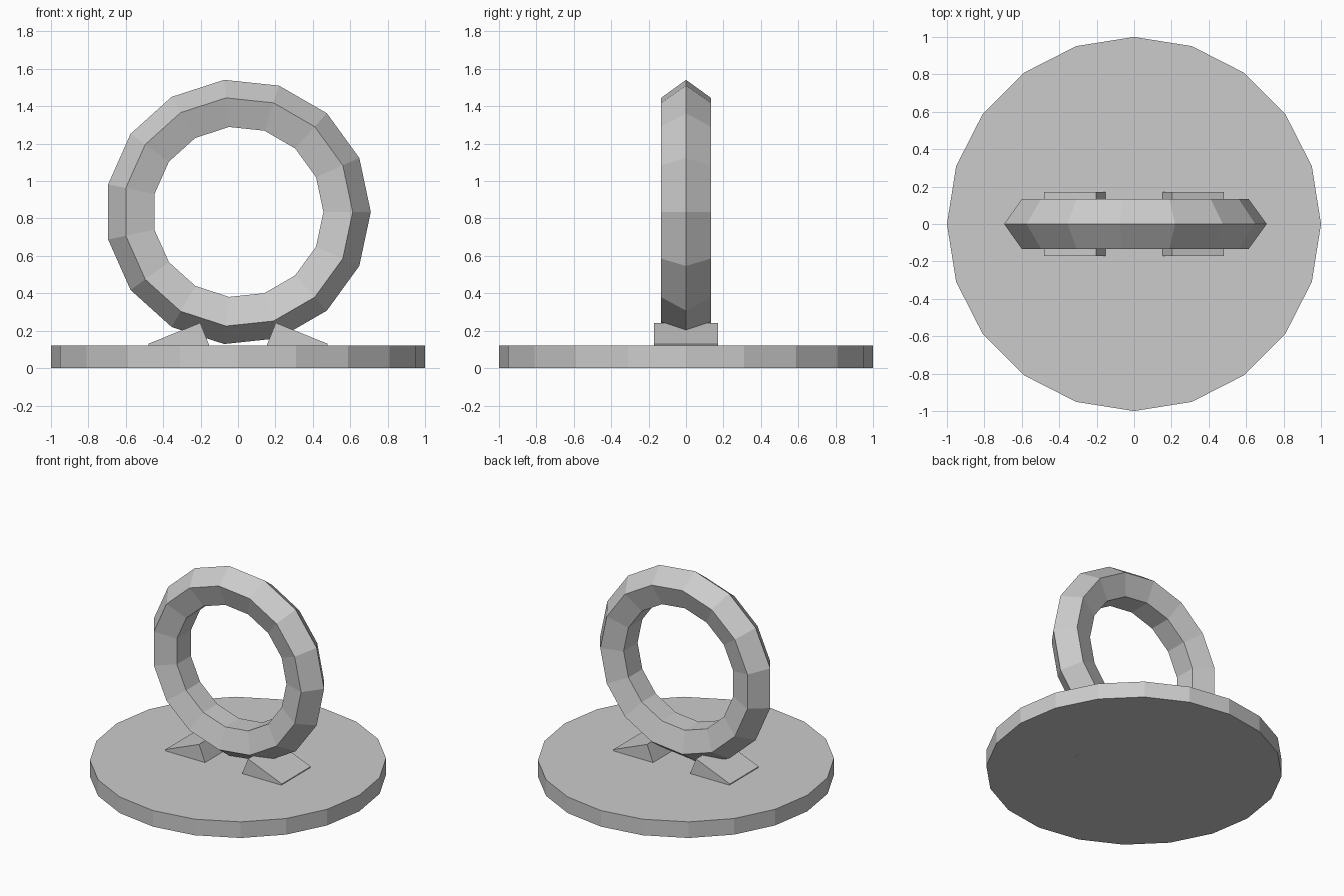
import bpy
from math import radians

if "Cube" in bpy.data.objects:
    bpy.data.objects.remove(bpy.data.objects["Cube"])

# Round base plate
bpy.ops.mesh.primitive_cylinder_add(vertices=20, radius=1, depth=0.12, location=(0, 0, 0.06))
base = bpy.context.object
base.name = "base_plate"

# Upright ring with a five-sided section
bpy.ops.mesh.primitive_torus_add(major_segments=15, minor_segments=5,
                                 major_radius=0.57, minor_radius=0.14,
                                 location=(0, 0, 0.835), rotation=(radians(90), 0, 0))
ring = bpy.context.object
ring.name = "ring"

# Tilted blocks half sunk in the plate, wedging the ring on both sides
for side, name in ((-1, "left_wedge"), (1, "right_wedge")):
    bpy.ops.mesh.primitive_cube_add(size=1, location=(side * 0.315, 0, 0.121),
                                    rotation=(0, side * radians(22), 0))
    wedge = bpy.context.object
    wedge.name = name
    wedge.scale = (0.30, 0.34, 0.14)

# Flat faces throughout
for obj in bpy.data.objects:
    obj.data.shade_flat()
